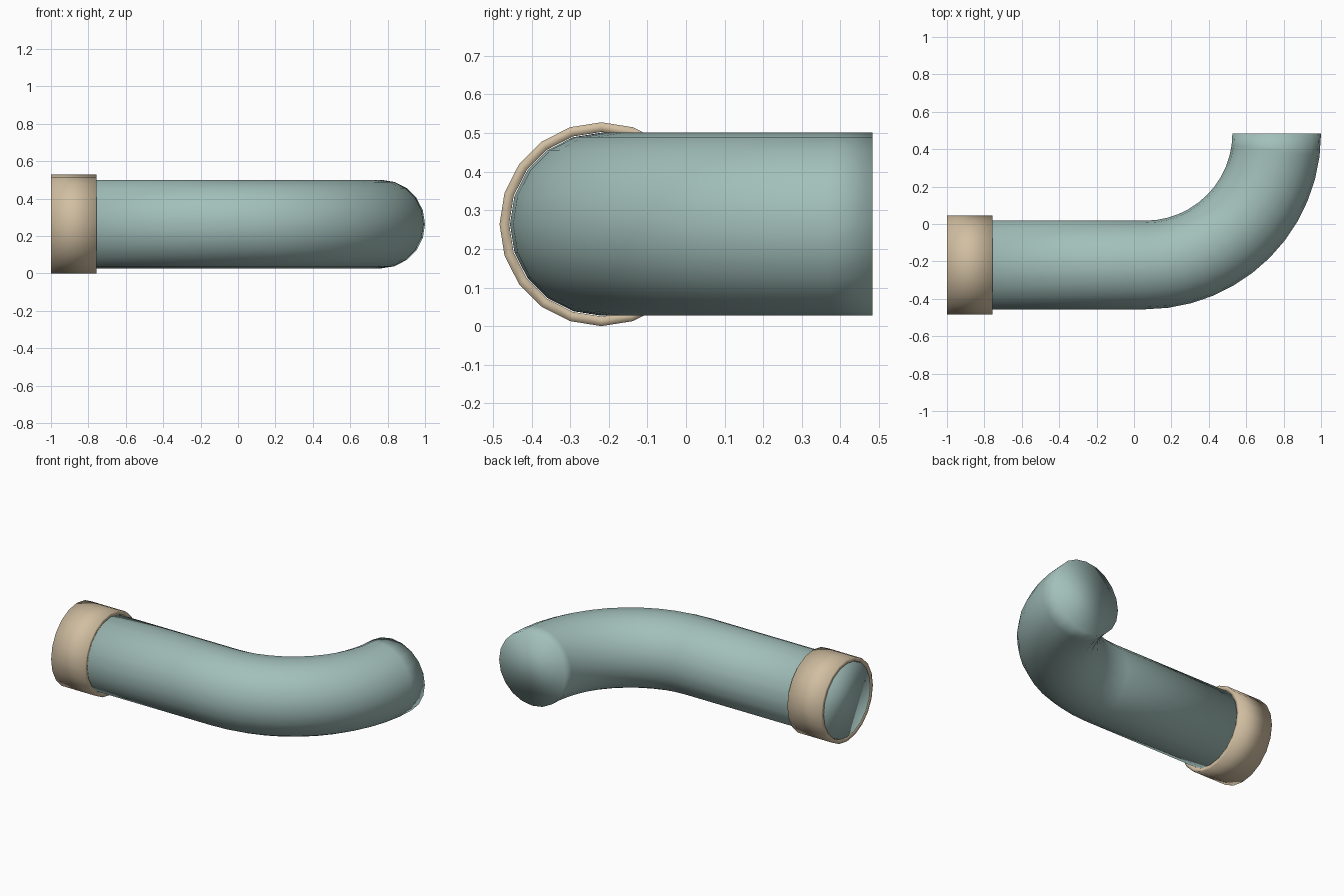
import bpy, bmesh, math
from mathutils import Vector

if "Cube" in bpy.data.objects:
    bpy.data.objects.remove(bpy.data.objects["Cube"])

SIDES = 20
AXIS_Y, AXIS_Z = -0.219, 0.264
PIPE_R = 0.237
COLLAR_R, COLLAR_IN = 0.264, 0.239
BEND_R, BEND_X, BEND_STEPS = 0.702, 0.061, 12


def material(name, rgb):
    m = bpy.data.materials.new(name)
    m.diffuse_color = (*rgb, 1)
    m.use_nodes = True
    m.node_tree.nodes["Principled BSDF"].inputs["Base Color"].default_value = m.diffuse_color
    return m


def ring(bm, centre, heading, radius):
    """Circle of vertices square to a horizontal heading angle."""
    side = Vector((math.sin(heading), -math.cos(heading), 0))
    up = Vector((0, 0, 1))
    out = []
    for i in range(SIDES):
        a = 2 * math.pi * i / SIDES
        out.append(bm.verts.new(centre + radius * (math.cos(a) * side + math.sin(a) * up)))
    return out


def bridge(bm, r0, r1):
    for i in range(SIDES):
        j = (i + 1) % SIDES
        bm.faces.new((r0[i], r0[j], r1[j], r1[i]))


def finish(bm, name, mat):
    bmesh.ops.recalc_face_normals(bm, faces=bm.faces)
    for f in bm.faces:
        f.smooth = True
    me = bpy.data.meshes.new(name)
    bm.to_mesh(me)
    bm.free()
    me.materials.append(mat)
    ob = bpy.data.objects.new(name, me)
    bpy.context.collection.objects.link(ob)
    return ob


teal = material("grey teal", (0.36, 0.52, 0.49))
tan = material("tan", (0.64, 0.52, 0.36))

# Pipe: straight run, then a quarter bend towards the back, closed at both ends
bm = bmesh.new()
rings = [ring(bm, Vector((-1, AXIS_Y, AXIS_Z)), 0, PIPE_R)]
for k in range(BEND_STEPS + 1):
    t = math.pi / 2 * k / BEND_STEPS
    c = Vector((BEND_X + BEND_R * math.sin(t), AXIS_Y + BEND_R * (1 - math.cos(t)), AXIS_Z))
    rings.append(ring(bm, c, t, PIPE_R))
for a, b in zip(rings, rings[1:]):
    bridge(bm, a, b)
bm.faces.new(rings[0])
bm.faces.new(rings[-1])
finish(bm, "pipe", teal)

# Collar: short hollow sleeve around the straight end
bm = bmesh.new()
loops = [ring(bm, Vector((x, AXIS_Y, AXIS_Z)), 0, r)
         for x, r in ((-1, COLLAR_R), (-0.757, COLLAR_R), (-0.757, COLLAR_IN), (-1, COLLAR_IN))]
for i in range(4):
    bridge(bm, loops[i], loops[(i + 1) % 4])
finish(bm, "collar", tan)
